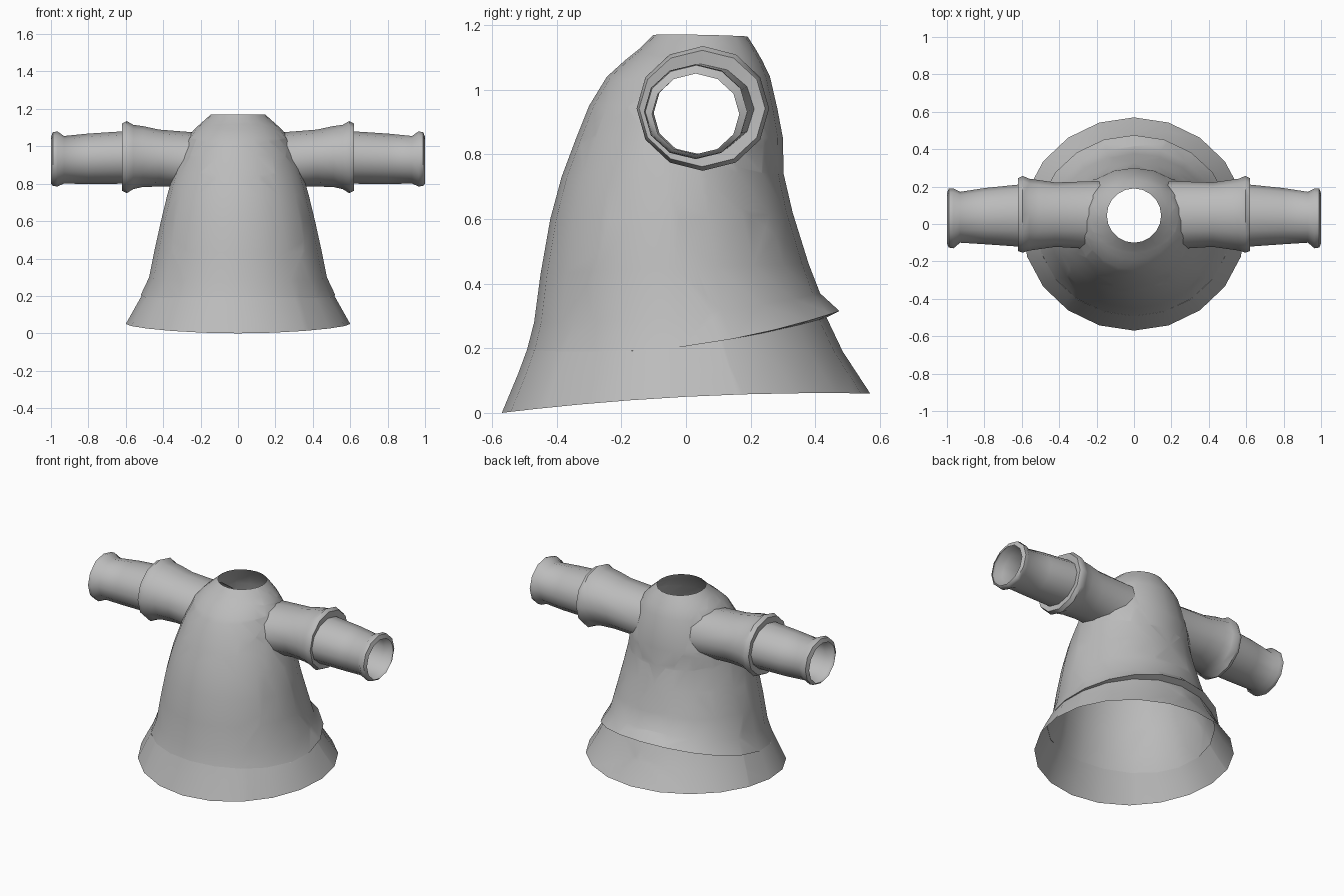
import bpy, bmesh, math
from mathutils import Vector
from mathutils.bvhtree import BVHTree

if "Cube" in bpy.data.objects:
    bpy.data.objects.remove(bpy.data.objects["Cube"])

cloth = bpy.data.materials.new("grey cloth")
cloth.diffuse_color = (0.5, 0.5, 0.5, 1)
cloth.use_nodes = True
cloth.node_tree.nodes["Principled BSDF"].inputs["Base Color"].default_value = cloth.diffuse_color


def finish(bm, name, angle=40):
    bmesh.ops.remove_doubles(bm, verts=bm.verts, dist=0.0005)
    bmesh.ops.recalc_face_normals(bm, faces=bm.faces)
    me = bpy.data.meshes.new(name)
    bm.to_mesh(me)
    bm.free()
    me.materials.append(cloth)
    me.shade_smooth()
    me.set_sharp_from_angle(angle=math.radians(angle))
    ob = bpy.data.objects.new(name, me)
    bpy.context.collection.objects.link(ob)


def loft(bm, rings):
    rows = [[bm.verts.new(p) for p in r] for r in rings]
    n = len(rows[0])
    for a, b in zip(rows, rows[1:]):
        for i in range(n):
            j = (i + 1) % n
            bm.faces.new((a[i], a[j], b[j], b[i]))


def body_ring(w, yf, zf, zs, yb, zb, n=20):
    pts = []
    for i in range(n):
        a = math.tau * i / n
        s = math.cos(a)
        z = zs + (zb - zf) / 2 * s + ((zb + zf) / 2 - zs) * s * s
        pts.append((w * math.sin(a), (yf + yb) / 2 + (yb - yf) / 2 * s, z))
    return pts


# tunic body: half width, front y/z, side z, back y/z
body_rows = [
    (0.60, -0.57, 0.00, 0.05, 0.57, 0.06),
    (0.555, -0.52, 0.12, 0.13, 0.485, 0.19),
    (0.513, -0.492, 0.195, 0.205, 0.435, 0.295),
    (0.52, -0.492, 0.195, 0.205, 0.475, 0.315),   # back overlap lip
    (0.475, -0.47, 0.28, 0.30, 0.415, 0.37),
    (0.445, -0.45, 0.43, 0.45, 0.38, 0.46),
    (0.412, -0.42, 0.60, 0.60, 0.33, 0.62),
    (0.378, -0.385, 0.73, 0.74, 0.302, 0.74),
    (0.347, -0.34, 0.85, 0.85, 0.30, 0.85),
    (0.312, -0.30, 0.95, 0.95, 0.283, 0.94),
    (0.272, -0.245, 1.04, 1.04, 0.26, 1.04),
    (0.235, -0.19, 1.09, 1.09, 0.236, 1.09),
    (0.19, -0.14, 1.13, 1.13, 0.213, 1.13),
    (0.145, -0.10, 1.17, 1.17, 0.19, 1.165),
]
body = bmesh.new()
loft(body, [body_ring(*r) for r in body_rows])
bmesh.ops.triangulate(body, faces=body.faces[:])
tree = BVHTree.FromBMesh(body)


def sleeve_ring(side, x, cy, cz, ry, rz, n=12):
    return [Vector((side * x, cy + ry * math.cos(math.tau * i / n),
                    cz + rz * math.sin(math.tau * i / n))) for i in range(n)]


BASE = (0.05, 0.93, 0.18, 0.145)
sleeve_rows = [
    (0.42, 0.05, 0.937, 0.172, 0.152),
    (0.51, 0.05, 0.945, 0.185, 0.163),
    (0.56, 0.05, 0.943, 0.192, 0.172),
    (0.595, 0.052, 0.942, 0.205, 0.193),
    (0.62, 0.05, 0.942, 0.195, 0.180),
    (0.615, 0.045, 0.94, 0.166, 0.14),
    (0.80, 0.042, 0.933, 0.150, 0.135),
    (0.93, 0.036, 0.928, 0.136, 0.127),
    (0.965, 0.030, 0.932, 0.160, 0.147),
    (0.99, 0.032, 0.932, 0.158, 0.144),
    (1.00, 0.030, 0.925, 0.135, 0.125),
]
for side, name in ((1, "right_sleeve"), (-1, "left_sleeve")):
    # root ring is projected onto the body
    root = []
    for p in sleeve_ring(side, 1.0, *BASE):
        hit = tree.ray_cast(p, Vector((-side, 0, 0)))[0]
        root.append(hit if hit else Vector((side * 0.24, p.y, p.z)))
    bm = bmesh.new()
    loft(bm, [root] + [sleeve_ring(side, *r) for r in sleeve_rows])
    finish(bm, name, 50)

    # armhole: clip the body by the sides of the sleeve root outline
    inside = [f for f in body.faces if side * f.calc_center_median().x > 0.02]
    poly = sleeve_ring(side, 0, *BASE)
    for i, p in enumerate(poly):
        e = poly[(i + 1) % len(poly)] - p
        nrm = Vector((0, e.z, -e.y)).normalized()
        geom = set(inside)
        for f in inside:
            geom.update(f.edges)
            geom.update(f.verts)
        res = bmesh.ops.bisect_plane(body, geom=list(geom), plane_co=p,
                                     plane_no=nrm, dist=1e-6)
        faces = {g for g in res["geom"] if isinstance(g, bmesh.types.BMFace)}
        inside = [f for f in faces
                  if (f.calc_center_median() - p).dot(nrm) < 0]
    bmesh.ops.delete(body, geom=inside, context='FACES')

finish(body, "tunic_body", 40)
